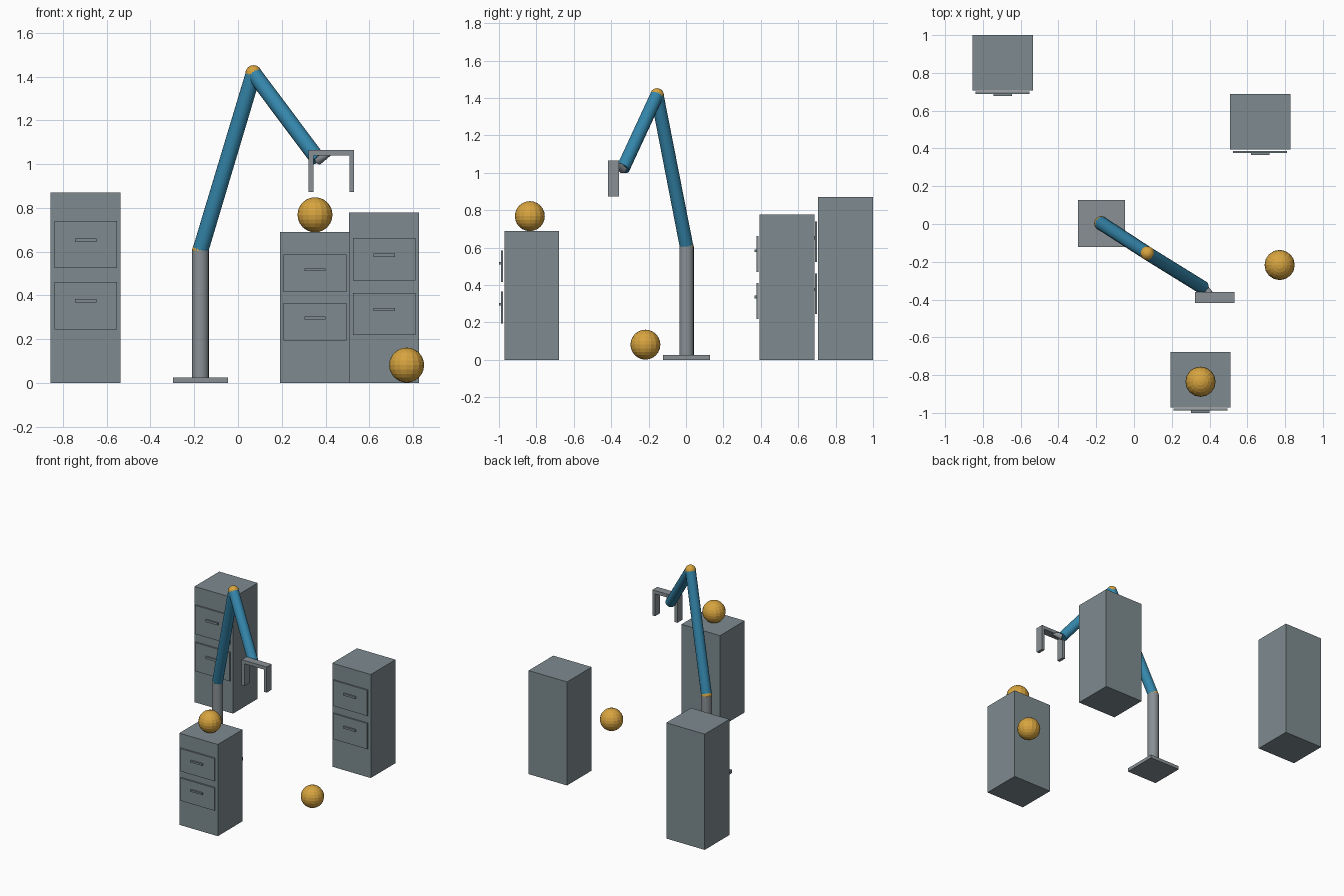
import bpy
import bmesh
from mathutils import Vector

if "Cube" in bpy.data.objects:
    bpy.data.objects.remove(bpy.data.objects["Cube"])


def material(name, rgb):
    m = bpy.data.materials.new(name)
    m.diffuse_color = (*rgb, 1)
    m.use_nodes = True
    m.node_tree.nodes["Principled BSDF"].inputs["Base Color"].default_value = m.diffuse_color
    return m


GREY = material("cabinet grey", (0.21, 0.26, 0.28))
STEEL = material("steel grey", (0.25, 0.28, 0.30))
BLUE = material("arm blue", (0.035, 0.24, 0.41))
GOLD = material("golden yellow", (0.68, 0.37, 0.05))


def finish(name, bm, mat, smooth=False):
    me = bpy.data.meshes.new(name)
    bm.to_mesh(me)
    bm.free()
    me.materials.append(mat)
    ob = bpy.data.objects.new(name, me)
    bpy.context.collection.objects.link(ob)
    if smooth:
        bpy.ops.object.select_all(action='DESELECT')
        ob.select_set(True)
        bpy.context.view_layer.objects.active = ob
        bpy.ops.object.shade_smooth_by_angle()
    return ob


def box(name, center, size, mat):
    bm = bmesh.new()
    bmesh.ops.create_cube(bm, size=1)
    bmesh.ops.scale(bm, vec=size, verts=bm.verts)
    ob = finish(name, bm, mat)
    ob.location = center
    return ob


def ball(name, center, radius, mat, segments=16, rings=12):
    bm = bmesh.new()
    bmesh.ops.create_uvsphere(bm, u_segments=segments, v_segments=rings, radius=radius)
    ob = finish(name, bm, mat)
    ob.location = center
    return ob


def rod(name, start, end, r1, r2, mat):
    """Round bar between two points."""
    a, b = Vector(start), Vector(end)
    bm = bmesh.new()
    bmesh.ops.create_cone(bm, cap_ends=True, segments=16,
                          radius1=r1, radius2=r2, depth=(b - a).length)
    ob = finish(name, bm, mat, smooth=True)
    ob.location = (a + b) / 2
    ob.rotation_euler = (b - a).to_track_quat('Z', 'Y').to_euler()
    return ob


def cabinet(name, x, front_y, height):
    """Two-drawer cabinet; drawer positions scale with the height."""
    depth = 0.293
    box(name + "_body", (x, front_y + depth / 2, height / 2), (0.32, depth, height), GREY)
    for label, panel_z, handle_z in (("lower", 0.405, 0.431), ("upper", 0.726, 0.75)):
        box(f"{name}_{label}_drawer", (x, front_y - 0.012, height * panel_z),
            (0.286, 0.011, height * 0.248), GREY)
        box(f"{name}_{label}_handle", (x, front_y - 0.023, height * handle_z),
            (0.098, 0.012, height * 0.019), GREY)


# Cabinets
cabinet("tall_cabinet", -0.696, 0.707, 0.87)
cabinet("middle_cabinet", 0.668, 0.394, 0.778)
cabinet("short_cabinet", 0.352, -0.971, 0.689)

# Loose balls
ball("ball_on_cabinet", (0.352, -0.835, 0.768), 0.08, GOLD)
ball("ball_on_floor", (0.771, -0.217, 0.081), 0.08, GOLD)

# Robot arm
shoulder = (-0.172, 0.003, 0.605)
elbow = (0.071, -0.155, 1.415)
wrist = (0.365, -0.337, 1.022)
box("base_plate", (-0.172, 0.003, 0.0125), (0.251, 0.25, 0.025), STEEL)
rod("column", (-0.172, 0.003, 0.02), shoulder, 0.039, 0.039, STEEL)
ball("shoulder_joint", shoulder, 0.038, GOLD)
rod("upper_arm", shoulder, elbow, 0.037, 0.036, BLUE)
ball("elbow_joint", elbow, 0.037, GOLD)
rod("forearm", elbow, wrist, 0.036, 0.036, BLUE)

# Gripper
rod("wrist_link", wrist, (0.427, -0.385, 1.052), 0.026, 0.008, STEEL)
box("gripper_bar", (0.427, -0.388, 1.052), (0.208, 0.058, 0.025), STEEL)
for side, s in (("left", -1), ("right", 1)):
    box(side + "_finger", (0.427 + s * 0.093, -0.388, 0.956), (0.022, 0.058, 0.168), STEEL)
